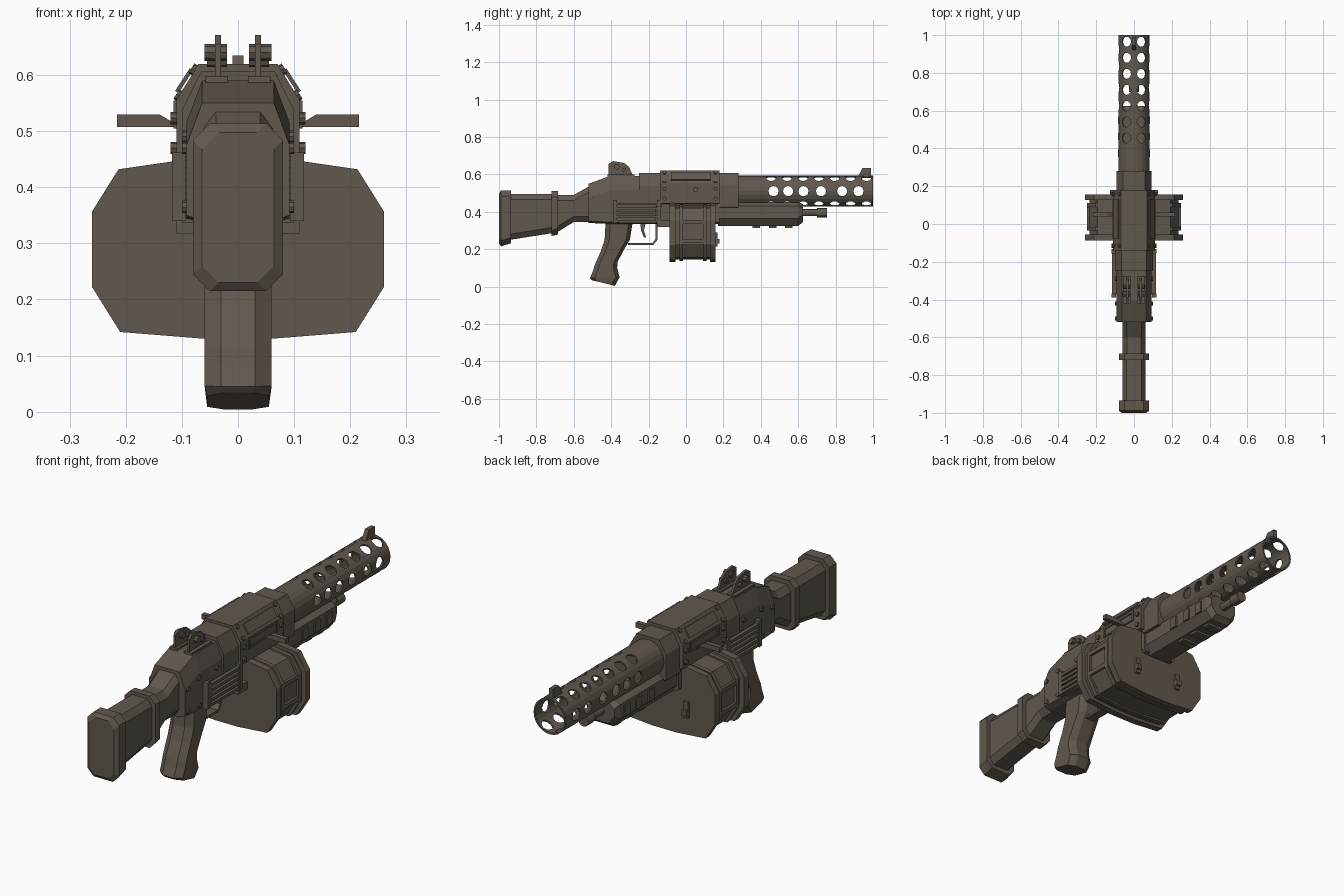
import bpy, bmesh, math
from mathutils import Vector, Matrix

if "Cube" in bpy.data.objects:
    bpy.data.objects.remove(bpy.data.objects["Cube"])

metal = bpy.data.materials.new("brown_gunmetal")
metal.diffuse_color = (0.118, 0.098, 0.077, 1)
metal.use_nodes = True
metal.node_tree.nodes["Principled BSDF"].inputs["Base Color"].default_value = metal.diffuse_color


def finish(name, bm, smooth=False):
    bmesh.ops.recalc_face_normals(bm, faces=bm.faces[:])
    me = bpy.data.meshes.new(name)
    bm.to_mesh(me)
    bm.free()
    me.materials.append(metal)
    ob = bpy.data.objects.new(name, me)
    bpy.context.collection.objects.link(ob)
    if smooth:
        bpy.ops.object.select_all(action='DESELECT')
        ob.select_set(True)
        bpy.context.view_layer.objects.active = ob
        bpy.ops.object.shade_smooth_by_angle(angle=math.radians(30))
    return ob


def skin(bm, rings):
    rings = [[bm.verts.new(p) for p in r] for r in rings]
    n = len(rings[0])
    for a, b in zip(rings, rings[1:]):
        for i in range(n):
            j = (i + 1) % n
            bm.faces.new((a[i], a[j], b[j], b[i]))
    bm.faces.new(rings[0])
    bm.faces.new(rings[-1])


def loft(name, sections, cx=0.03, ca=0.03, cb=0.03):
    """Chamfered-box sections: (point a, point b, half width), points as (y, z)."""
    bm = bmesh.new()
    rings = []
    for a, b, w in sections:
        a, b = Vector((0, *a)), Vector((0, *b))
        u, x = (b - a).normalized(), Vector((1, 0, 0))
        rings.append([a - x * (w - cx), a + x * (w - cx), a + u * ca + x * w, b - u * cb + x * w,
                      b + x * (w - cx), b - x * (w - cx), b - u * cb - x * w, a + u * ca - x * w])
    skin(bm, rings)
    return finish(name, bm)


def body(name, rows, **k):
    """Loft along y from rows of (y, bottom, top, half width)."""
    return loft(name, [((y, lo), (y, hi), w) for y, lo, hi, w in rows], **k)


def prism(name, pts, lo, hi, axis='x', mirror=False):
    """Extrude a (y, z) profile along x, or an (x, z) profile along y."""
    bm = bmesh.new()
    for s in ((1, -1) if mirror else (1,)):
        if axis == 'x':
            skin(bm, [[(s * d, p, q) for p, q in pts] for d in (lo, hi)])
        else:
            skin(bm, [[(s * p, d, q) for p, q in pts] for d in (lo, hi)])
    return finish(name, bm)


def boxes(name, items):
    bm = bmesh.new()
    for x0, x1, y0, y1, z0, z1 in items:
        skin(bm, [[(x0, y, z0), (x1, y, z0), (x1, y, z1), (x0, y, z1)] for y in (y0, y1)])
    return finish(name, bm)


def rod(bm, p, q, r, n=12):
    p, q = Vector(p), Vector(q)
    m = Matrix.Translation((p + q) / 2) @ (q - p).to_track_quat('Z', 'Y').to_matrix().to_4x4()
    bmesh.ops.create_cone(bm, cap_ends=True, segments=n, radius1=r, radius2=r,
                          depth=(q - p).length, matrix=m)


# Stock
body("butt_plate", [(-1, .23, .498, .064), (-.988, .215, .514, .08), (-.935, .232, .514, .08)])
body("stock_body", [(-.94, .25, .495, .062), (-.70, .288, .495, .062)], cx=.022)
body("stock_collar", [(-.72, .27, .51, .08), (-.685, .278, .51, .08)])
body("stock_neck", [(-.69, .29, .49, .06), (-.6, .345, .49, .06), (-.51, .345, .54, .062)], cx=.022)

# Receiver
body("rear_receiver", [(-.52, .34, .55, .092), (-.41, .335, .59, .092), (-.24, .335, .59, .092)],
     cx=.028, ca=.01, cb=.075)
body("middle_receiver", [(-.25, .42, .607, .1), (-.13, .42, .607, .1)], cx=.035, ca=.01, cb=.07)
body("lower_receiver", [(-.25, .335, .5, .088), (.18, .335, .5, .088)], cx=.01, ca=.01, cb=.01)
body("centre_block", [(-.14, .44, .62, .11), (.18, .44, .62, .11)], cx=.04, ca=.005, cb=.065)
body("front_block", [(.17, .42, .606, .093), (.28, .42, .606, .093)], cx=.035, ca=.005, cb=.06)
boxes("vent_fins", [(-.116, .116, -.372, -.15, z, z + .013) for z in (.343, .366, .389, .412, .435)])
boxes("vent_back", [(-.1, .1, -.36, -.16, .337, .455), (-.11, .11, -.155, -.085, .318, .355)])
boxes("vent_frame", [(s * .106 - .012, s * .106 + .012, y, y + .022, .34, .462)
                     for s in (-1, 1) for y in (-.39, -.155)])

# Side plates and rivets on the centre block
prism("ejection_cover", [(.106, .568), (.112, .572), (.086, .612), (.08, .608)], -.08, .13, 'y', True)
boxes("side_rails", [(s * .11 - .005, s * .11 + .005, y0, y1, z0, z1) for s in (-1, 1)
                     for y0, y1, z0, z1 in ((-.08, .13, .545, .555), (-.08, .13, .505, .512),
                                            (-.08, -.07, .505, .555), (.12, .13, .505, .555))])
bm = bmesh.new()
for s in (-1, 1):
    for y, z, x in [(y, z, .112) for y in (-.115, .158) for z in (.47, .523)] + \
                   [(y, .365, .092) for y in (-.5, -.42)] + [(-.5, .47, .092), (-.42, .49, .092),
                                                            (-.29, .49, .092)]:
        rod(bm, (s * (x - .012), y, z), (s * (x + .008), y, z), .011, 8)
    for y in (-.115, .158):
        for x, z in ((.103, .562), (.076, .608)):
            rod(bm, (s * (x - .01), y, z - .006), (s * (x + .007), y, z + .004), .01, 8)
finish("rivets", bm)
prism("charging_handle", [(.1, .507), (.216, .507), (.216, .53), (.14, .53), (.115, .515), (.1, .515)],
      .04, .062, 'y', True)

# Perforated barrel shroud: lathed tube with closed inner end, holes cut by boolean
bm = bmesh.new()
N, CZ = 24, .51
skin(bm, [[(r * math.cos(2 * math.pi * i / N), y, CZ + r * math.sin(2 * math.pi * i / N)) for i in range(N)]
          for y, r in ((.27, .083), (1, .083), (1, .075), (.42, .075))])
shroud = finish("barrel_shroud", bm)
bm = bmesh.new()
for k in range(6):
    a = k * math.pi / 3
    d = Vector((math.cos(a), 0, math.sin(a)))
    ys = (.468, .546, .628, .722, .835, .922) if k % 3 == 0 else [.455 + .085 * i for i in range(7)]
    for y in ys:
        c = Vector((0, y, CZ))
        rod(bm, c + d * .06, c + d * .12, .027, 12)
cutter = finish("hole_cutter", bm)
cutter.hide_render = True
mod = shroud.modifiers.new("holes", 'BOOLEAN')
mod.operation, mod.solver, mod.object = 'DIFFERENCE', 'EXACT', cutter
bpy.context.view_layer.update()
cut = bpy.data.meshes.new_from_object(shroud.evaluated_get(bpy.context.evaluated_depsgraph_get()))
shroud.modifiers.clear()
shroud.data = cut
bpy.data.objects.remove(cutter)
prism("front_sight", [(.915, .58), (.945, .635), (.99, .635), (.99, .58)], -.01, .01)

# Handguard with raised pads, and the tube beneath the barrel
body("handguard", [(.17, .325, .452, .08), (.6, .325, .452, .08), (.625, .345, .44, .07)],
     cx=.03, ca=.04, cb=.02)
boxes("handguard_pads", [(-.04, .04, y, y + .04, .314, .33) for y in (.355, .445, .53)] +
      [(s * .08 - .006, s * .08 + .006, y, y + .04, .368, .42) for s in (-1, 1) for y in (.355, .445, .53)])
bm = bmesh.new()
rod(bm, (0, .6, .395), (0, .72, .395), .019)
rod(bm, (0, .7, .395), (0, .753, .395), .026)
finish("under_tube", bm, True)

# Drum magazine: two end flanges, a recessed core and side frames
half = [(.06, .13), (.21, .142), (.26, .222), (.26, .357), (.213, .432), (.11, .447)]
drum = half + [(-x, z) for x, z in reversed(half)]


def scaled(f):
    return [(x * f, .29 + (z - .29) * f) for x, z in drum]


prism("drum_rear_flange", drum, -.088, -.055, 'y')
prism("drum_front_flange", drum, .127, .157, 'y')
prism("drum_core", scaled(.91), -.06, .13, 'y')
for n, y in (("rear", -.035), ("front", .09)):
    prism("drum_rib_" + n, scaled(.955), y, y + .02, 'y')
boxes("drum_side_bars", [(s * .242 - .006, s * .242 + .006, -.03, .1, z, z + .02)
                         for s in (-1, 1) for z in (.232, .335)])
boxes("drum_latches", [(s * .115 - .012, s * .115 + .012, .15, y, z0, z1) for s in (-1, 1)
                       for y, z0, z1 in ((.168, .215, .29), (.18, .23, .255))])

# Grip, trigger and guard
loft("grip", [((-.43, .345), (-.285, .345), .06), ((-.435, .25), (-.30, .25), .06),
              ((-.455, .19), (-.33, .2), .06), ((-.488, .115), (-.366, .132), .06),
              ((-.497, .085), (-.368, .1), .06), ((-.513, .045), (-.355, .05), .06),
              ((-.503, .034), (-.38, .004), .055)], cx=.03, ca=.025, cb=.02)
prism("trigger_guard", [(-.31, .222), (-.175, .222), (-.152, .25), (-.152, .34), (-.162, .34),
                        (-.162, .254), (-.18, .232), (-.31, .232)], -.022, .022)
prism("trigger", [(-.245, .34), (-.215, .34), (-.225, .3), (-.212, .262), (-.225, .262), (-.24, .3)],
      -.01, .01)

# Rear sight ears with pivot blocks
prism("sight_ears", [(-.415, .585), (-.415, .655), (-.39, .671), (-.33, .66), (-.305, .64), (-.28, .585)],
      .03, .041, 'x', True)
bm = bmesh.new()
for s in (-1, 1):
    rod(bm, (s * .02, -.37, .64), (s * .06, -.37, .64), .015, 8)
    rod(bm, (s * .02, -.33, .625), (s * .055, -.33, .625), .011, 8)
finish("sight_pivots", bm)
boxes("sight_base", [(s * .038 - .02, s * .038 + .02, -.42, -.275, .58, .598) for s in (-1, 1)])
